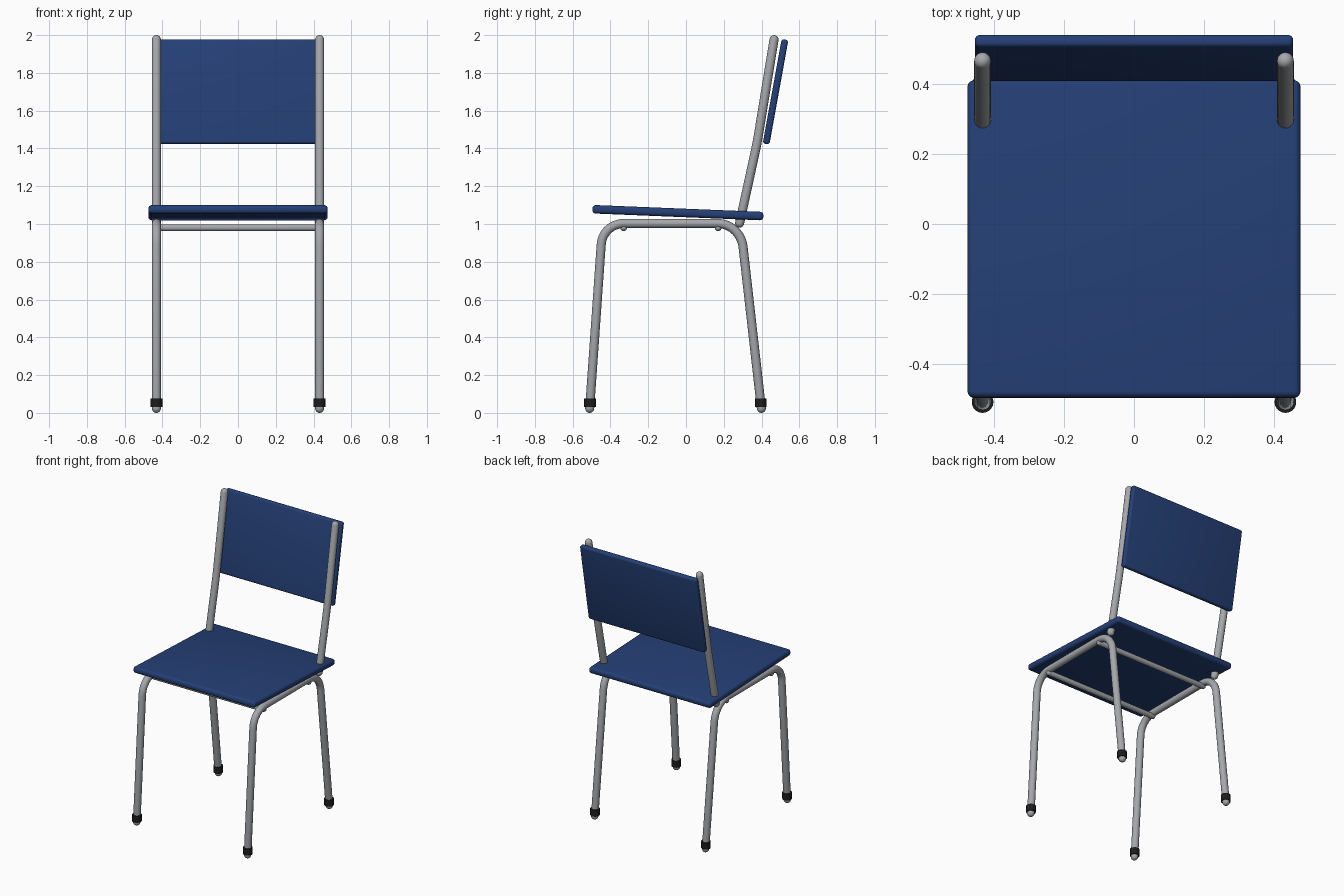
import bpy, bmesh, math
from mathutils import Vector, Matrix
from mathutils.geometry import interpolate_bezier

if "Cube" in bpy.data.objects:
    bpy.data.objects.remove(bpy.data.objects["Cube"])


def material(name, color):
    m = bpy.data.materials.new(name)
    m.diffuse_color = (*color, 1)
    m.use_nodes = True
    m.node_tree.nodes["Principled BSDF"].inputs["Base Color"].default_value = m.diffuse_color
    return m


BLUE = material("blue panel", (0.018, 0.050, 0.180))
STEEL = material("grey steel", (0.38, 0.39, 0.41))
RUBBER = material("black rubber", (0.012, 0.012, 0.013))


def finish(name, bm, mat, angle=40):
    bmesh.ops.recalc_face_normals(bm, faces=bm.faces)
    me = bpy.data.meshes.new(name)
    bm.to_mesh(me)
    bm.free()
    me.materials.append(mat)
    ob = bpy.data.objects.new(name, me)
    bpy.context.collection.objects.link(ob)
    bpy.ops.object.select_all(action='DESELECT')
    ob.select_set(True)
    bpy.context.view_layer.objects.active = ob
    bpy.ops.object.shade_smooth_by_angle(angle=math.radians(angle))
    return ob


def tube(name, path, r, side, mat=STEEL, n=20):
    """Round bar swept along a path, with hemispherical ends."""
    pts = [Vector(p) for p in path]
    side = Vector(side)
    tan = [(pts[min(i + 1, len(pts) - 1)] - pts[max(i - 1, 0)]).normalized()
           for i in range(len(pts))]
    caps = [math.radians(a) for a in (80, 60, 40, 20)]
    rings = [(pts[0] - tan[0] * r * math.sin(a), tan[0], r * math.cos(a)) for a in caps]
    rings += [(p, t, r) for p, t in zip(pts, tan)]
    rings += [(pts[-1] + tan[-1] * r * math.sin(a), tan[-1], r * math.cos(a))
              for a in reversed(caps)]
    bm = bmesh.new()
    loops = []
    for p, t, rad in rings:
        up = t.cross(side)
        loops.append([bm.verts.new(p + rad * (side * math.cos(k * math.tau / n)
                                              + up * math.sin(k * math.tau / n)))
                      for k in range(n)])
    for a, b in zip(loops, loops[1:]):
        for k in range(n):
            bm.faces.new((a[k], a[(k + 1) % n], b[(k + 1) % n], b[k]))
    bm.faces.new(loops[0])
    bm.faces.new(loops[-1])
    return finish(name, bm, mat)


def bend(start, corner, end):
    """Rounded corner between two straight runs."""
    s, c, e = Vector(start), Vector(corner), Vector(end)
    return interpolate_bezier(s, s.lerp(c, 0.58), c.lerp(e, 0.42), e, 12)


def panel(name, size, centre, tilt, round_edge):
    """Flat board with rounded edges, tilted about x."""
    bm = bmesh.new()
    bmesh.ops.create_cube(bm, size=1)
    bmesh.ops.scale(bm, vec=size, verts=bm.verts)
    bmesh.ops.bevel(bm, geom=bm.edges[:], offset=round_edge, segments=4,
                    profile=0.5, affect='EDGES')
    bmesh.ops.transform(bm, matrix=Matrix.Translation(centre) @ Matrix.Rotation(tilt, 4, 'X'),
                        verts=bm.verts)
    return finish(name, bm, BLUE)


R = 0.024
SX = 0.432
for label, x in (("left", -SX), ("right", SX)):
    # front leg, seat rail and rear leg in one bent tube
    path = [(x, -0.51, 0.024)]
    path += bend((x, -0.449, 0.89), (x, -0.442, 1.003), (x, -0.325, 1.003))
    path += bend((x, 0.165, 1.003), (x, 0.286, 1.003), (x, 0.302, 0.88))
    path += [(x, 0.399, 0.024)]
    tube(label + "_leg_frame", path, R, (1, 0, 0))

    # back post with a slight bend
    tube(label + "_back_post", [(x, 0.284, 1.005), (x, 0.368, 1.39), (x, 0.376, 1.43),
                                (x, 0.384, 1.475), (x, 0.466, 1.976)], R, (1, 0, 0))

    # rubber feet
    for end, y in (("front", -0.508), ("rear", 0.396)):
        bm = bmesh.new()
        bmesh.ops.create_cone(bm, cap_ends=True, segments=20, radius1=0.031, radius2=0.031,
                              depth=0.046, matrix=Matrix.Translation((x, y, 0.053)))
        finish(f"{label}_{end}_foot", bm, RUBBER)

# cross bars under the seat
for label, y in (("front", -0.33), ("rear", 0.17)):
    tube(label + "_cross_bar", [(-SX, y, 0.98), (SX, y, 0.98)], 0.018, (0, 1, 0), n=16)

# seat and backrest boards
panel("seat", (0.95, 0.906, 0.045), (0, -0.043, 1.06), math.atan2(-0.035, 0.86), 0.018)
panel("backrest", (0.908, 0.036, 0.562), (0, 0.474, 1.70), -math.atan2(0.096, 0.53), 0.014)
